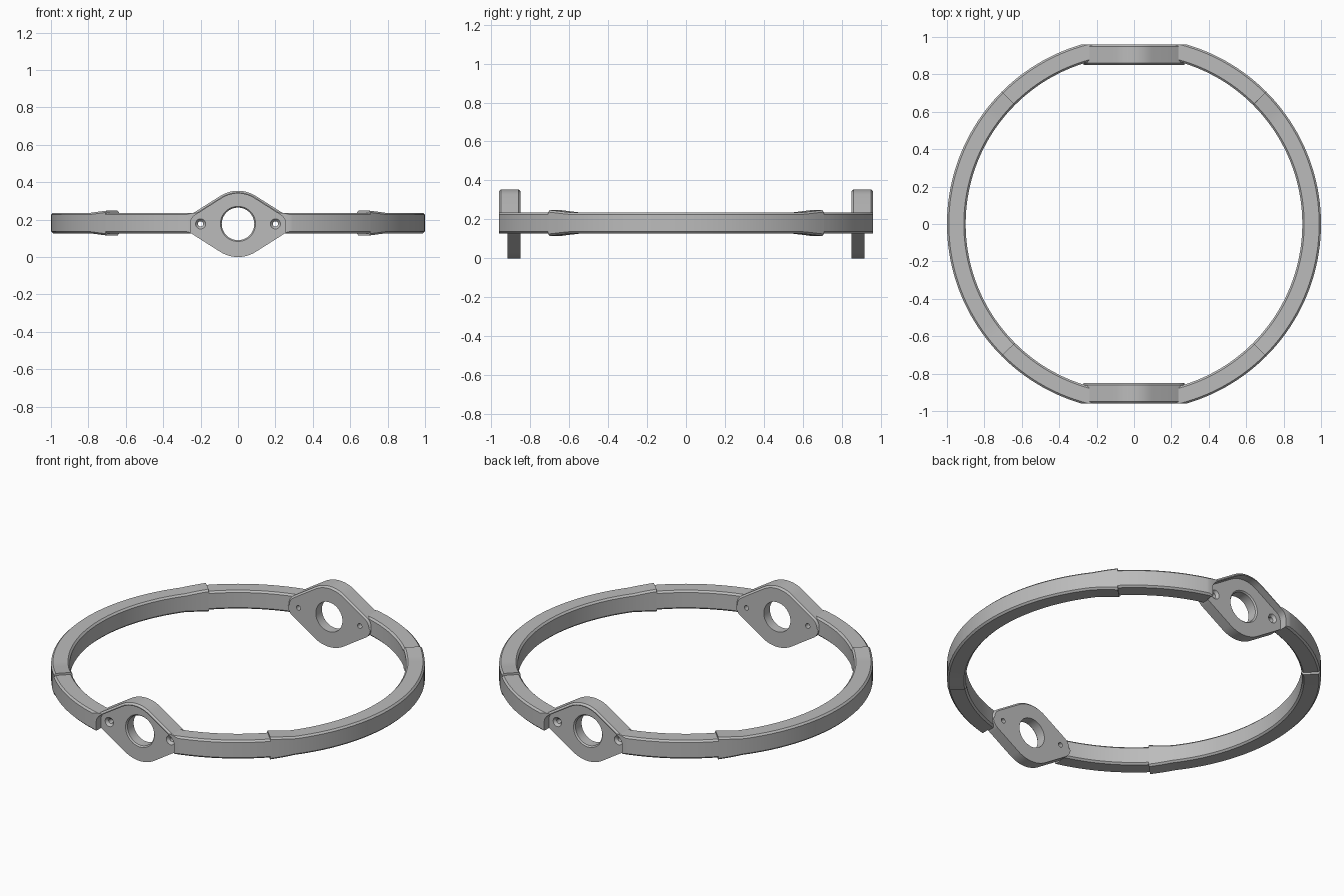
import bpy, bmesh
from math import sin, cos, radians, pi, acos
from mathutils import Vector

cube = bpy.data.objects.get("Cube")
if cube:
    bpy.data.objects.remove(cube, do_unlink=True)

grey = bpy.data.materials.new("satin grey")
grey.use_nodes = True
colour = (0.5, 0.5, 0.5, 1)
grey.diffuse_color = colour
grey.node_tree.nodes["Principled BSDF"].inputs["Base Color"].default_value = colour

MID = 0.177                # height of the bore axis
LOW, HIGH = 0.127, 0.236   # ring bottom and top
INNER, OUTER = 0.9, 1.0    # ring radii
BACK, FACE, FRONT = 0.85, 0.915, 0.96  # flange depths from the centre
CH = 0.01                  # edge chamfer


def loft(name, sections):
    """Closed solid through a list of matching loops."""
    bm = bmesh.new()
    loops = [[bm.verts.new(p) for p in s] for s in sections]
    n = len(loops[0])
    for a, b in zip(loops, loops[1:]):
        for i in range(n):
            j = (i + 1) % n
            bm.faces.new((a[i], a[j], b[j], b[i]))
    bm.faces.new(loops[0])
    bm.faces.new(loops[-1])
    bmesh.ops.recalc_face_normals(bm, faces=bm.faces)
    mesh = bpy.data.meshes.new(name)
    bm.to_mesh(mesh)
    bm.free()
    obj = bpy.data.objects.new(name, mesh)
    bpy.context.collection.objects.link(obj)
    mesh.materials.append(grey)
    return obj


def ring_arc(name, start, flare):
    """Quarter of the ring, with ends that thicken by flare."""
    sections = []
    for step in range(46):
        deg = step * 2
        f = flare * max(0, 1 - min(deg, 90 - deg) / 8)
        lo, hi = LOW - f, HIGH + f
        profile = [(INNER, lo + CH), (INNER + CH, lo), (OUTER - CH, lo), (OUTER, lo + CH),
                   (OUTER, hi - CH), (OUTER - CH, hi), (INNER + CH, hi), (INNER, hi - CH)]
        a = radians(start + deg)
        sections.append([Vector((r * cos(a), r * sin(a), z)) for r, z in profile])
    return loft(name, sections)


def diamond(inset=0):
    """Rounded diamond outline; only the upper half is inset."""
    t = acos((0.177 - 0.07) / 0.2)
    points = []
    for cx, r, a0, a1 in ((0.2, 0.07, -t, t), (0, 0.177, t, pi - t),
                          (-0.2, 0.07, pi - t, pi + t), (0, 0.177, pi + t, 2 * pi - t)):
        for i in range(17):
            a = a0 + (a1 - a0) * i / 16
            rad = r - (inset if sin(a) > -0.001 else 0)
            points.append((cx + rad * cos(a), MID + rad * sin(a)))
    return points


def circle(cx, r, n=48):
    return [(cx + r * cos(2 * pi * i / n), MID + r * sin(2 * pi * i / n)) for i in range(n)]


def along_y(name, side, layers):
    """Loft of x-z outlines stacked outward along y."""
    return loft(name, [[Vector((x, side * y, z)) for x, z in pts] for y, pts in layers])


def combine(obj, tool, operation):
    mod = obj.modifiers.new(operation.lower(), 'BOOLEAN')
    mod.operation = operation
    mod.solver = 'EXACT'
    mod.object = tool
    bpy.context.view_layer.objects.active = obj
    bpy.ops.object.modifier_apply(modifier=mod.name)
    bpy.data.objects.remove(tool, do_unlink=True)


parts = [ring_arc("left_arc", -45, 0.012), ring_arc("right_arc", 135, 0.012)]

for name, side, start in (("front", -1, 225), ("back", 1, 45)):
    section = ring_arc(name + "_flange_section", start, 0)

    # Flange body with a chamfered hood
    body = along_y("flange_body", side, [
        (BACK, diamond(CH)), (BACK + CH, diamond()),
        (FRONT - CH, diamond()), (FRONT + CH / 2, diamond(CH * 1.5))])
    combine(section, body, 'UNION')

    # Flat outer face
    square = [(-0.6, -0.2), (0.6, -0.2), (0.6, 0.6), (-0.6, 0.6)]
    combine(section, along_y("trim", side, [(FRONT, square), (1.2, square)]), 'DIFFERENCE')

    # Recess under the hood, open at the bottom
    upper = sorted((p for p in diamond(0.015) if p[1] >= MID - 0.001), key=lambda p: p[0])
    pocket = upper + [(upper[-1][0], -0.1), (upper[0][0], -0.1)]
    combine(section, along_y("pocket", side, [(FACE, pocket), (1.1, pocket)]), 'DIFFERENCE')

    # Central bore and countersunk screw holes
    for cx, r, wide, depth in ((0, 0.087, 0.094, 0.008),
                               (-0.2, 0.014, 0.027, 0.014), (0.2, 0.014, 0.027, 0.014)):
        drill = along_y("drill", side, [
            (0.8, circle(cx, r)), (FACE - depth, circle(cx, r)),
            (FACE, circle(cx, wide)), (1.1, circle(cx, wide))])
        combine(section, drill, 'DIFFERENCE')
    parts.append(section)

bpy.ops.object.select_all(action='DESELECT')
for obj in parts:
    obj.select_set(True)
bpy.context.view_layer.objects.active = parts[0]
bpy.ops.object.shade_smooth_by_angle(angle=radians(25))
